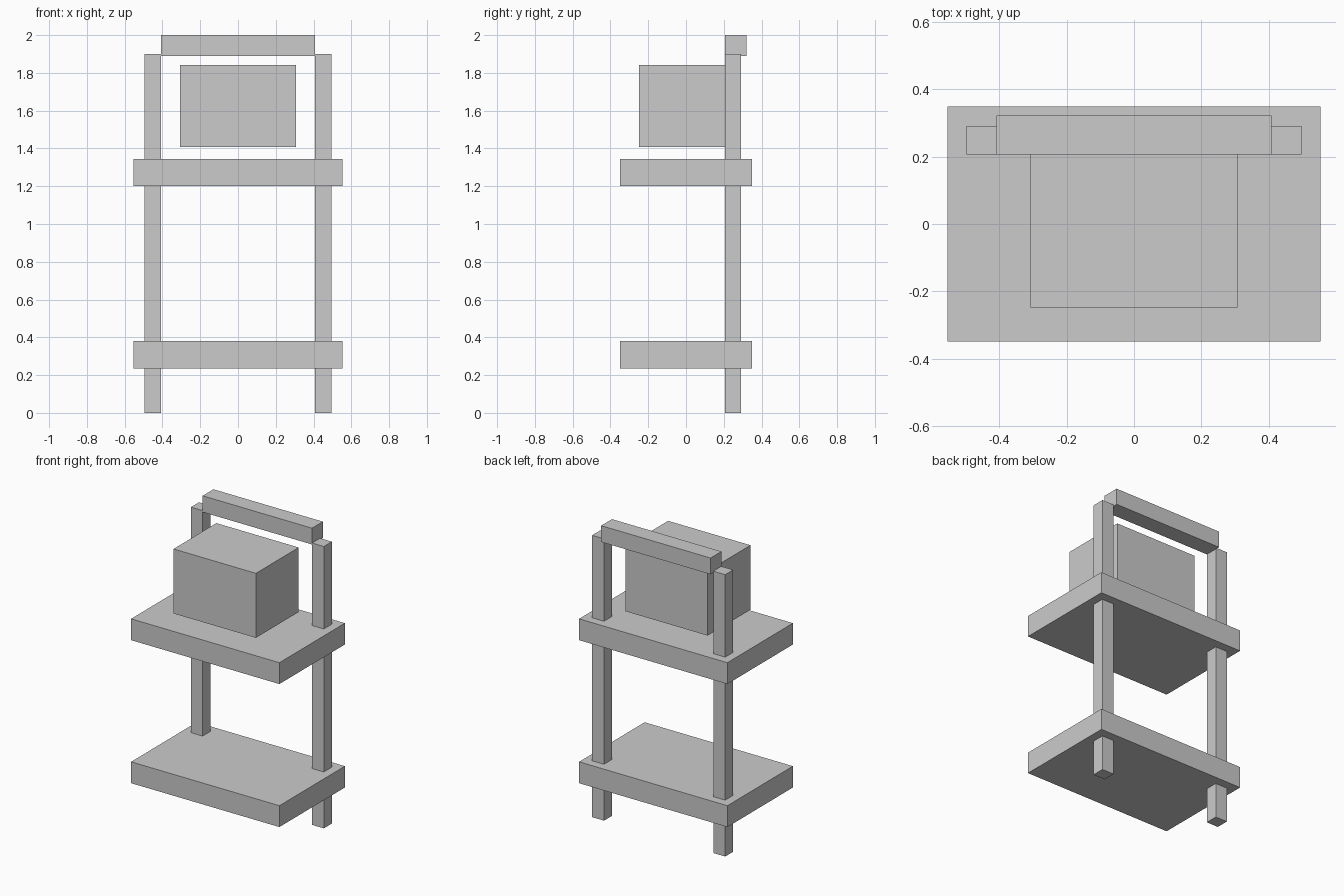
import bpy

if "Cube" in bpy.data.objects:
    bpy.data.objects.remove(bpy.data.objects["Cube"])


def box(name, lo, hi):
    """Add a named block spanning the two opposite corners."""
    centre = [(a + b) / 2 for a, b in zip(lo, hi)]
    bpy.ops.mesh.primitive_cube_add(size=1, location=centre)
    obj = bpy.context.object
    obj.name = name
    obj.scale = [b - a for a, b in zip(lo, hi)]
    bpy.ops.object.transform_apply(location=False, rotation=False, scale=True)
    return obj


BACK = 0.206  # shared front plane of the posts and handle

# Two shelves
for name, z0, z1 in (("lower_shelf", 0.236, 0.38), ("upper_shelf", 1.2, 1.344)):
    box(name, (-0.553, -0.349, z0), (0.553, 0.349, z1))

# Rear posts running through both shelves
for name, side in (("left_post", -1), ("right_post", 1)):
    x0, x1 = sorted((side * 0.408, side * 0.496))
    box(name, (x0, BACK, 0), (x1, 0.291, 1.9))

# Handle bar between the post tops
box("handle_bar", (-0.408, BACK, 1.89), (0.408, 0.321, 2.0))

# Cabinet held just above the upper shelf
box("cabinet", (-0.307, -0.248, 1.407), (0.307, 0.208, 1.842))
